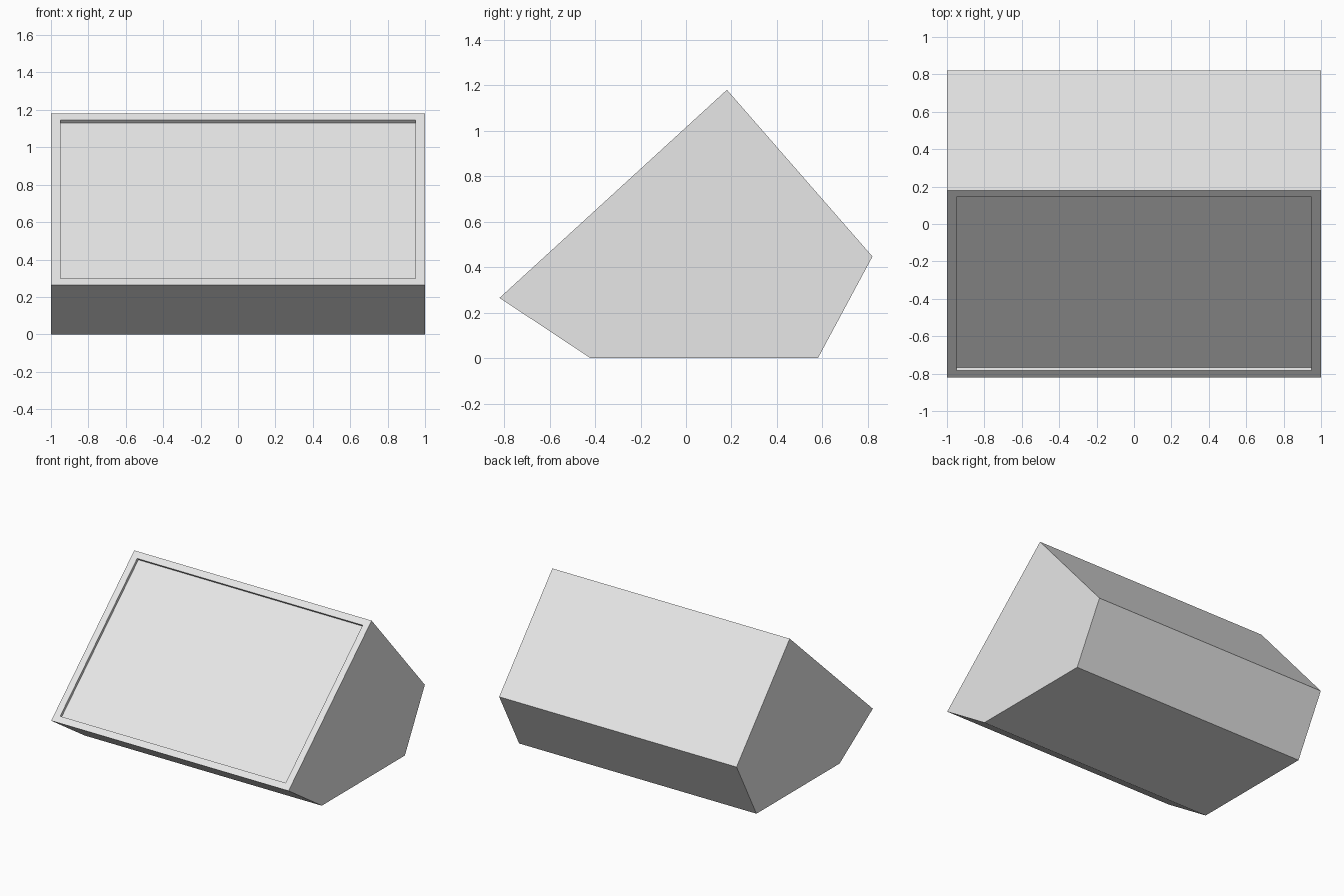
import bpy
import bmesh

cube = bpy.data.objects.get("Cube")
if cube:
    bpy.data.objects.remove(cube, do_unlink=True)

HALF_WIDTH = 1.0
BORDER = 0.05
RECESS = 0.022

# Side outline (y, z), starting with the sloping front panel edge
PROFILE = [(0.18, 1.18), (-0.82, 0.265), (-0.42, 0.0), (0.58, 0.0), (0.82, 0.447)]

# Single light grey material
grey = bpy.data.materials.new("light grey")
grey.use_nodes = True
colour = (0.8, 0.8, 0.8, 1.0)
grey.diffuse_color = colour
grey.node_tree.nodes["Principled BSDF"].inputs["Base Color"].default_value = colour

# Wedge housing: the outline extruded across the width
bm = bmesh.new()
side = bm.faces.new([bm.verts.new((-HALF_WIDTH, y, z)) for y, z in PROFILE])
swept = bmesh.ops.extrude_face_region(bm, geom=[side], use_keep_orig=True)
bmesh.ops.translate(bm, vec=(2 * HALF_WIDTH, 0, 0),
                    verts=[g for g in swept["geom"] if isinstance(g, bmesh.types.BMVert)])
bmesh.ops.recalc_face_normals(bm, faces=bm.faces[:])

# Front panel: framed by a border and sunk straight into the slope
panel = min((f for f in bm.faces if f.normal.z > 0.3), key=lambda f: f.normal.y)
inward = -panel.normal.copy()
bmesh.ops.inset_individual(bm, faces=[panel], thickness=BORDER, use_even_offset=True)
sunk = bmesh.ops.extrude_discrete_faces(bm, faces=[panel])["faces"][0]
bmesh.ops.translate(bm, vec=inward * RECESS, verts=sunk.verts[:])
bmesh.ops.recalc_face_normals(bm, faces=bm.faces[:])

mesh = bpy.data.meshes.new("housing")
bm.to_mesh(mesh)
bm.free()
mesh.materials.append(grey)
housing = bpy.data.objects.new("housing", mesh)
bpy.context.scene.collection.objects.link(housing)
